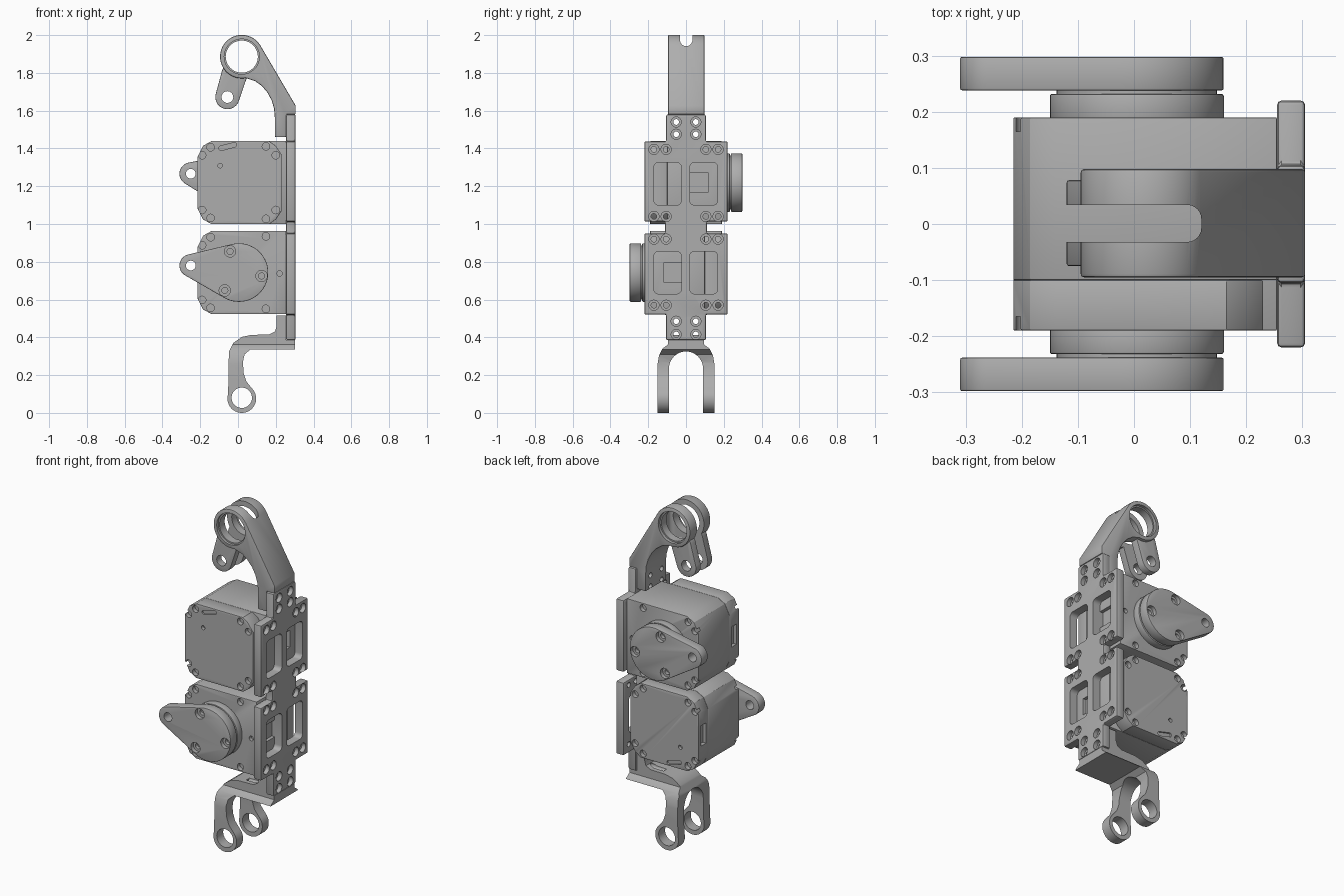
import bpy, bmesh
from math import sin, cos, acos, atan2, hypot, pi, radians

cube = bpy.data.objects.get("Cube")
if cube:
    bpy.data.objects.remove(cube, do_unlink=True)

grey = bpy.data.materials.new("machined_grey")
grey.use_nodes = True
grey.diffuse_color = (0.42, 0.42, 0.42, 1)
bsdf = next(n for n in grey.node_tree.nodes if n.type == 'BSDF_PRINCIPLED')
bsdf.inputs["Base Color"].default_value = grey.diffuse_color


# 2D outline helpers
def arc(a, b, r, start, end, n=24):
    return [(a + r * cos(start + (end - start) * i / n),
             b + r * sin(start + (end - start) * i / n)) for i in range(n + 1)]


def circle(a, b, r, n=40):
    return arc(a, b, r, 0, 2 * pi, n)[:-1]


def hull(a1, b1, r1, a2, b2, r2):
    d = atan2(b2 - b1, a2 - a1)
    t = acos((r1 - r2) / hypot(a2 - a1, b2 - b1))
    return arc(a1, b1, r1, d + t, d - t + 2 * pi, 36) + arc(a2, b2, r2, d - t, d + t, 20)


def round_rect(a0, a1, b0, b1, r):
    corners = [(a1 - r, b1 - r), (a0 + r, b1 - r), (a0 + r, b0 + r), (a1 - r, b0 + r)]
    pts = []
    for i, (a, b) in enumerate(corners):
        pts += arc(a, b, r, i * pi / 2, (i + 1) * pi / 2, 6)
    return pts


def rect(a0, a1, b0, b1):
    return [(a0, b0), (a1, b0), (a1, b1), (a0, b1)]


# Extrude an outline along an axis
def prism(name, pts, axis, lo, hi, bevel=0):
    place = {'x': lambda a, b, d: (d, a, b),
             'y': lambda a, b, d: (a, d, b),
             'z': lambda a, b, d: (a, b, d)}[axis]
    bm = bmesh.new()
    low = [bm.verts.new(place(a, b, lo)) for a, b in pts]
    high = [bm.verts.new(place(a, b, hi)) for a, b in pts]
    bm.faces.new(low)
    bm.faces.new(high)
    n = len(pts)
    for i in range(n):
        j = (i + 1) % n
        bm.faces.new((low[i], low[j], high[j], high[i]))
    bmesh.ops.recalc_face_normals(bm, faces=bm.faces)
    me = bpy.data.meshes.new(name)
    bm.to_mesh(me)
    bm.free()
    me.materials.append(grey)
    ob = bpy.data.objects.new(name, me)
    bpy.context.collection.objects.link(ob)
    if bevel:
        m = ob.modifiers.new("bevel", 'BEVEL')
        m.width = bevel
        m.segments = 2
        m.limit_method = 'ANGLE'
        m.angle_limit = radians(40)
    return ob


# Apply cuts, then smooth shading with sharp edges
def finish(ob, cutters=(), operation='DIFFERENCE'):
    for c in cutters:
        c.hide_render = True
        m = ob.modifiers.new("cut", 'BOOLEAN')
        m.object = c
        m.operation = operation
        m.solver = 'EXACT'
    dg = bpy.context.evaluated_depsgraph_get()
    me = bpy.data.meshes.new_from_object(ob.evaluated_get(dg))
    ob.modifiers.clear()
    ob.data = me
    me.shade_smooth()
    me.set_sharp_from_angle(angle=radians(30))
    for c in cutters:
        bpy.data.objects.remove(c, do_unlink=True)
    return ob


def hole(axis, a, b, r, lo, hi, n=20):
    return prism("hole_cutter", circle(a, b, r, n), axis, lo, hi)


# Mounting plate with windows and counterbored holes
half = [(.105, .385), (.105, .52), (.22, .52), (.22, .95), (.11, .95),
        (.11, 1.013), (.22, 1.013), (.22, 1.437), (.105, 1.437), (.105, 1.58)]
plate = prism("mounting_plate", half + [(-y, z) for y, z in reversed(half)], 'x', .255, .305, .008)
cuts = []
for z0, z1 in ((.63, .855), (1.1, 1.325)):
    for y0, y1 in ((-.17, -.025), (.02, .168)):
        cuts.append(prism("window_cutter", round_rect(y0, y1, z0, z1, .025), 'x', .2, .4))
spots = [(y, z) for z in (.57, .92, 1.04, 1.395) for y in (-.17, -.105, .105, .17)]
end_spots = [(y, z) for z in (.415, .485, 1.475, 1.54) for y in (-.052, .052)]
for y, z in spots + end_spots:
    cuts.append(hole('x', y, z, .027, .28, .4))
    cuts.append(hole('x', y, z, .015, .2, .29, 14))
finish(plate, cuts)

# Upper hook arm with bearing ring
RX, RZ = .02, 1.886
arm = ([(.255, 1.58), (.305, 1.58), (.305, 1.627)]
       + arc(RX, RZ, .115, radians(32), radians(280), 40)
       + [(.09, 1.757), (.125, 1.732), (.155, 1.697), (.178, 1.655), (.191, 1.61),
          (.195, 1.56), (.195, 1.46), (.255, 1.46)])


def slot():
    return prism("slot_cutter", round_rect(-.3, .12, -.032, .034, .025), 'z', 1.5, 2.2)


hook = prism("hook_arm", arm, 'y', -.095, .098, .006)
cuts = [slot(), hole('y', RX, RZ, .085, -.3, .3, 48),
        hole('y', RX, RZ, .093, -.3, -.08, 48), hole('y', RX, RZ, .093, .08, .3, 48)]
cuts += [hole('x', y, z, .015, .1, .4, 14) for y, z in end_spots if z > 1]
finish(hook, cuts)

# Drilled tabs hanging below the ring
tab = prism("hook_tabs", hull(-.02, 1.79, .068, -.056, 1.672, .064), 'y', -.075, .078, .004)
finish(tab, [slot(), hole('y', -.056, 1.672, .031, -.3, .3, 24),
             hole('y', RX, RZ, .087, -.3, .3, 48)])

# Lower fork: side outline intersected with a front arch
side = ([(.255, .515), (.205, .515), (.205, .46), (.195, .43), (.165, .415), (.07, .413),
         (.02, .402), (-.025, .37), (-.047, .325), (-.05, .27), (-.05, .18)]
        + arc(.02, .076, .076, radians(165), radians(402), 30)
        + [(.045, .165), (.03, .21), (.026, .27), (.035, .31), (.065, .335),
           (.303, .335), (.303, .385), (.255, .385)])
shoulder = [(.15, -.1), (.15, .26), (.143, .305), (.125, .34), (.095, .362), (.095, .6)]
arch = (shoulder + [(-y, z) for y, z in reversed(shoulder)]
        + [(-.09, -.1)] + arc(0, .235, .09, pi, 0, 20) + [(.09, -.1)])
fork = prism("lower_fork", side, 'y', -.2, .2)
finish(fork, [prism("arch_cutter", arch, 'x', -.3, .5)], 'INTERSECT')
cuts = [hole('y', .02, .08, .054, -.3, .3, 40)]
cuts += [hole('x', y, z, .015, .1, .4, 14) for y, z in end_spots if z < 1]
finish(fork, cuts)

# Two actuators, turned opposite ways; s is the side carrying the output horn
for label, s, zc, tip in (("upper", 1, 1.219, .047), ("lower", -1, .743, .037)):
    def part(name, pts, d0, d1, bevel=0):
        return prism(f"{label}_{name}", pts, 'y', min(s * d0, s * d1), max(s * d0, s * d1), bevel)

    def drill(x, dz, r, d0, d1):
        return part("cutter", circle(x, zc + dz, r, 20), d0, d1)

    left = [(-.14, zc + .22), (-.185, zc + .195), (-.215, zc + .135),
            (-.215, zc - .135), (-.185, zc - .195), (-.14, zc - .22)]
    screws = [(-.19, .145), (-.145, .187), (.148, .192)]
    cover_screws = screws + [(.2, .145)]

    # Gear housing on the horn side
    body = part("motor_body", left + [(.255, zc - .22), (.255, zc + .22)], -.1, .19, .003)
    cuts = [drill(x, k * dz, .02, .165, .25) for x, dz in screws for k in (-1, 1)]
    cuts += [drill(.22, -.005, .014, .17, .25)]
    y0, y1 = sorted((s * .02, s * .12))
    cuts.append(prism("socket_cutter", rect(y0, y1, zc - .05, zc + .05), 'x', .235, .4))
    finish(body, cuts)

    # Rear cover with socket and marker recesses
    cover = part("motor_cover", left + [(.165, zc - .22), (.2, zc - .195), (.23, zc - .15),
                                        (.23, zc + .15), (.2, zc + .195), (.165, zc + .22)],
                 -.19, -.1, .003)
    cuts = [drill(x, k * dz, .02, -.25, -.165) for x, dz in cover_screws for k in (-1, 1)]
    cuts.append(drill(-.095, s * .09, .012, -.25, -.17))
    cuts.append(part("cutter", hull(-.09, zc + s * .182, .0121, -.02, zc + s * .2, .012), -.25, -.18))
    y0, y1 = sorted((s * -.165, s * -.12))
    cuts.append(prism("socket_cutter", rect(y0, y1, zc - .06, zc + .06), 'x', -.4, -.195))
    finish(cover, cuts)

    # Output drum and teardrop horn
    finish(part("output_drum", circle(.005, zc, .155, 56), .18, .232, .004))
    finish(part("drum_neck", circle(.005, zc, .143, 56), .23, .242))
    horn = part("horn", hull(.005, zc, .155, -.25, zc + tip, .06), .238, .298, .004)
    cuts = [drill(-.25, tip, .026, .2, .35)]
    for x, dz in ((-.042, .112), (.125, -.018), (-.07, -.095)):
        cuts += [drill(x, dz, .03, .275, .35), drill(x, dz, .016, .255, .285)]
    finish(horn, cuts)
